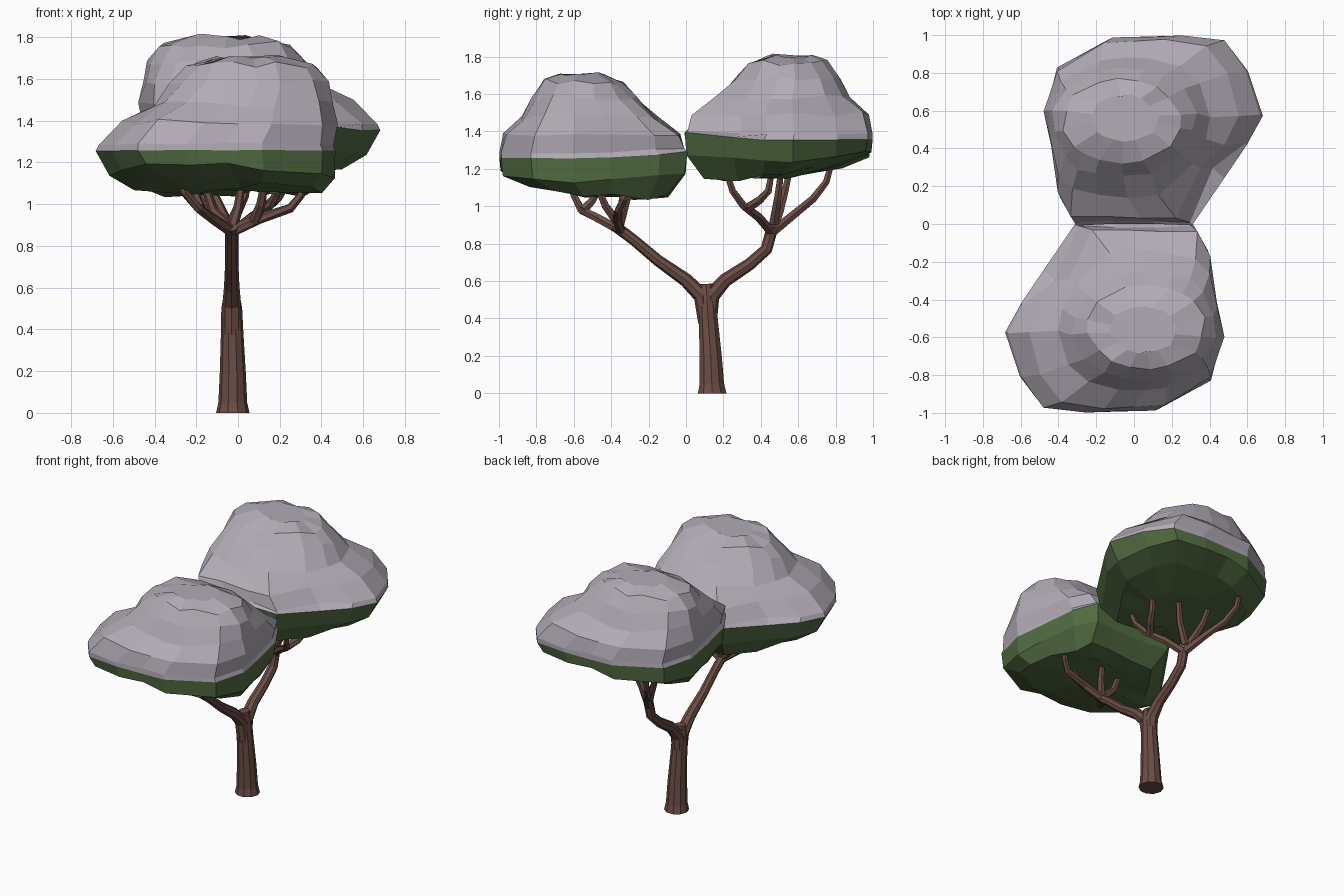
import bpy, bmesh, math, random
from mathutils import Vector, Matrix

if "Cube" in bpy.data.objects:
    bpy.data.objects.remove(bpy.data.objects["Cube"])


def material(name, rgb):
    m = bpy.data.materials.new(name)
    m.diffuse_color = (*rgb, 1)
    m.use_nodes = True
    m.node_tree.nodes["Principled BSDF"].inputs["Base Color"].default_value = m.diffuse_color
    return m


BARK = material("bark", (0.15, 0.075, 0.06))
LEAF = material("leaf_green", (0.085, 0.15, 0.055))
CAP = material("cap_grey", (0.45, 0.41, 0.47))


def finish(bm, name, mats):
    bmesh.ops.recalc_face_normals(bm, faces=bm.faces)
    me = bpy.data.meshes.new(name)
    bm.to_mesh(me)
    bm.free()
    for m in mats:
        me.materials.append(m)
    ob = bpy.data.objects.new(name, me)
    bpy.context.collection.objects.link(ob)
    return ob


def bridge(bm, a, b, mat=0):
    n = len(a)
    for i in range(n):
        f = bm.faces.new((a[i], a[(i + 1) % n], b[(i + 1) % n], b[i]))
        f.material_index = mat


# Tapered tube along a path of (x, y, z, radius)
def tube(name, path, sides=7):
    bm = bmesh.new()
    pts = [Vector(p[:3]) for p in path]
    rings = []
    for i, p in enumerate(path):
        d = (pts[min(i + 1, len(pts) - 1)] - pts[max(i - 1, 0)]).normalized()
        if i == 0 and p[2] == 0:
            d = Vector((0, 0, 1))
        u = Vector((1, 0, 0))
        u = (u - d * u.dot(d)).normalized()
        v = d.cross(u)
        rings.append([bm.verts.new(pts[i] + p[3] * (math.cos(t) * u + math.sin(t) * v))
                      for t in (2 * math.pi * k / sides for k in range(sides))])
    for a, b in zip(rings, rings[1:]):
        bridge(bm, a, b)
    bm.faces.new(rings[0])
    bm.faces.new(rings[-1])
    return finish(bm, name, [BARK])


# Canopy plan outline, counter-clockwise from the pointed left side
OUTLINE = [(-.68, -.57), (-.6, -.8), (-.48, -.96), (-.25, -.99), (-.05, -.98), (.12, -.98),
           (.42, -.82), (.48, -.6), (.45, -.4), (.4, -.15), (.32, 0), (.12, -.01),
           (-.1, -.01), (-.3, 0), (-.48, -.25), (-.6, -.42)]
# Rings: x0, x1, y0, y1, z, rise at front edge, rise at back edge, roundness
RINGS = [(-.25, .2, -.62, -.22, 1.05, .02, 0, .3),
         (-.5, .39, -.84, -.09, 1.05, .07, 0, .1),
         (-.63, .46, -.99, 0.0, 1.13, .05, .04, 0),
         (-.68, .47, -1.0, 0.01, 1.25, .01, .04, 0),
         (-.67, .46, -1.0, -.01, 1.28, .01, .03, 0),
         (-.55, .475, -.97, -.03, 1.39, 0, -.01, .15),
         (-.41, .46, -.88, -.15, 1.48, 0, -.01, .5),
         (-.32, .43, -.82, -.26, 1.58, 0, 0, .8),
         (-.24, .36, -.76, -.33, 1.665, 0, 0, .9),
         (-.12, .22, -.68, -.44, 1.70, 0, 0, .9)]


def canopy(name, seed):
    rnd = random.Random(seed)
    bm = bmesh.new()
    rings = []
    for k, (x0, x1, y0, y1, z, front, back, soft) in enumerate(RINGS):
        j = 0.006 if k in (3, 4) else 0.018
        ring = []
        for i, (x, y) in enumerate(OUTLINE):
            s, t = (x + .68) / 1.16, (y + .99) / .99
            rise = front * max(0, 1 - 2 * t) + back * max(0, 2 * t - 1)
            # upper rings blend from the outline towards an ellipse
            a = math.atan2(t - .5, s - .5)
            s += soft * (.5 + .52 * math.cos(a) - s)
            t += soft * (.5 + .52 * math.sin(a) - t)
            if k in (4, 5) and i == 14:      # the cap is cut in at one corner
                s, t = s + .05, t - .04
            ring.append(bm.verts.new((x0 + (x1 - x0) * s + rnd.uniform(-j, j),
                                      y0 + (y1 - y0) * t + rnd.uniform(-j, j) * .5,
                                      z + rise + rnd.uniform(-j, j))))
        rings.append(ring)
    for k, (a, b) in enumerate(zip(rings, rings[1:])):
        bridge(bm, a, b, 0 if k < 3 else 1)
    bm.faces.new(rings[0]).material_index = 0
    bm.faces.new(rings[-1]).material_index = 1
    return finish(bm, name, [LEAF, CAP])


# Two canopies: the rear one is the front one turned half round and raised
canopy("front_canopy", 3)
rear = canopy("rear_canopy", 3)
rear.data.transform(Matrix.Translation((0, 0, .1)) @ Matrix.Rotation(math.pi, 4, 'Z'))

# Trunk and the two main limbs
tube("trunk", [(-.025, .14, 0, .08), (-.025, .138, .05, .069), (-.025, .132, .2, .062),
               (-.028, .12, .38, .054), (-.03, .112, .5, .05), (-.03, .108, .585, .035)], 10)
tube("front_limb", [(-.03, .11, .38, .045), (-.03, .085, .52, .045), (-.03, .0, .605, .037),
                    (-.03, -.15, .71, .031), (-.03, -.28, .82, .029), (-.03, -.38, .895, .03)], 8)
tube("rear_limb", [(-.03, .12, .38, .045), (-.03, .135, .52, .045), (-.03, .21, .605, .037),
                   (-.03, .34, .69, .033), (-.03, .43, .77, .032), (-.03, .46, .88, .032)], 8)

# Twigs reaching into each canopy
TWIGS = {
    "front": [
        [(-.03, -.35, .87), (.10, -.37, .93), (.25, -.36, .98), (.30, -.33, 1.04), (.31, -.29, 1.12)],
        [(.08, -.37, .92), (.11, -.43, 1.0), (.13, -.48, 1.12)],
        [(-.03, -.35, .87), (-.12, -.46, .93), (-.19, -.56, .98), (-.26, -.60, 1.06), (-.29, -.62, 1.14)],
        [(-.18, -.55, .98), (-.20, -.50, 1.03), (-.20, -.45, 1.12)],
        [(-.03, -.36, .88), (0, -.33, .98), (.02, -.29, 1.12)],
        [(-.03, -.36, .88), (-.12, -.35, .97), (-.17, -.33, 1.12)]],
    "rear": [
        [(-.03, .46, .86), (.07, .39, .94), (.16, .31, 1.0), (.2, .25, 1.08), (.22, .21, 1.2)],
        [(.14, .33, .99), (.19, .39, 1.03), (.22, .44, 1.08), (.23, .46, 1.19)],
        [(-.03, .46, .86), (-.08, .5, .97), (-.13, .53, 1.08), (-.16, .56, 1.22)],
        [(-.03, .46, .86), (-.1, .57, .95), (-.18, .68, 1.04), (-.22, .75, 1.13), (-.23, .78, 1.24)],
        [(-.03, .47, .91), (.03, .49, 1.04), (.06, .51, 1.2)]]}
for side, paths in TWIGS.items():
    for n, path in enumerate(paths):
        last = len(path) - 1
        tube(f"{side}_twig_{n + 1}", [(*p, .028 - .011 * i / last) for i, p in enumerate(path)], 6)
